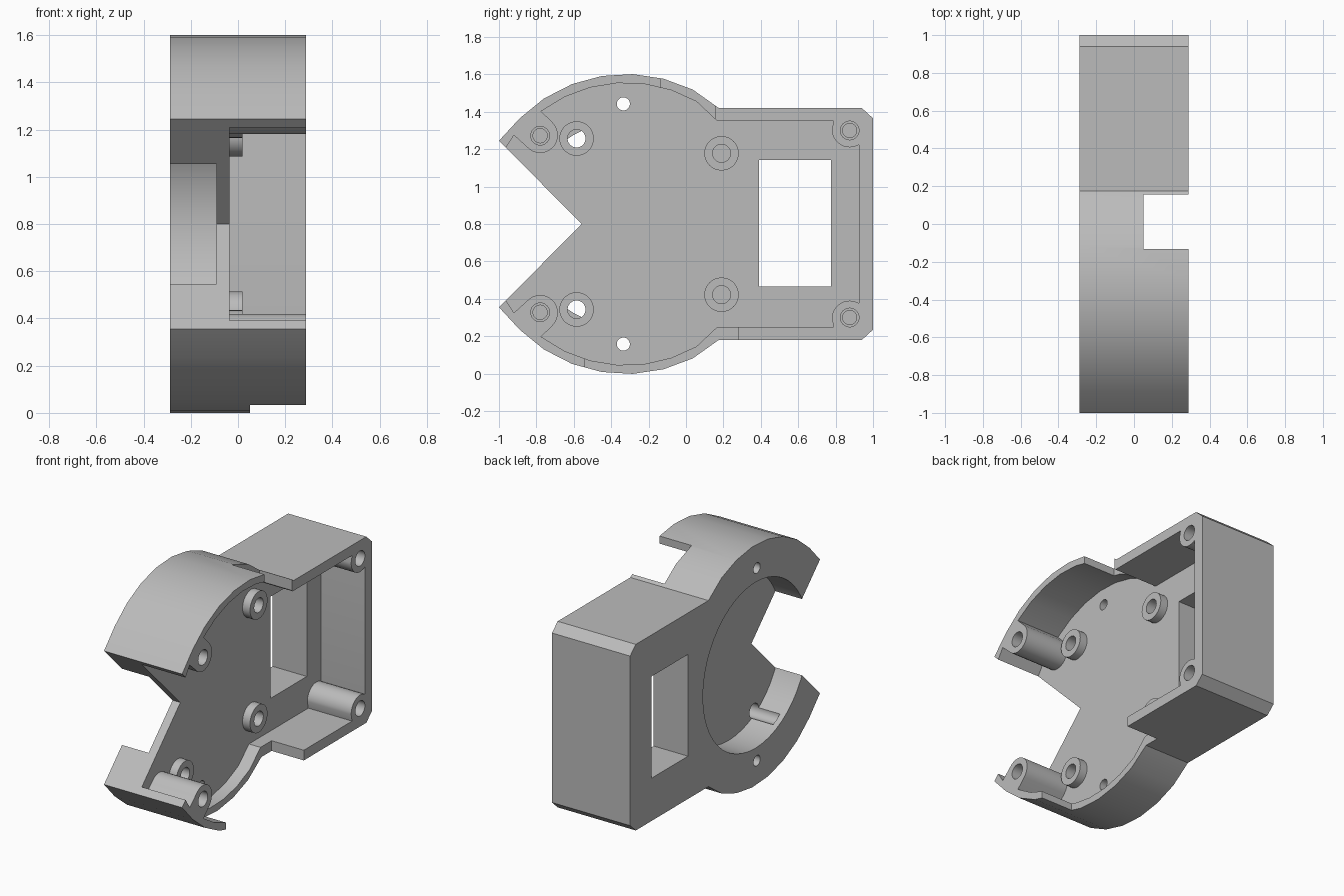
import bpy
import bmesh
from math import sin, cos, radians

cube = bpy.data.objects.get("Cube")
if cube:
    bpy.data.objects.remove(cube, do_unlink=True)

grey = bpy.data.materials.new("light grey plastic")
grey.use_nodes = True
tone = (0.5, 0.5, 0.5, 1)
grey.diffuse_color = tone
grey.node_tree.nodes["Principled BSDF"].inputs["Base Color"].default_value = tone

CY, CZ = -0.32, 0.8            # centre of the round end
BACK, FLOOR, RIM = -0.288, -0.035, 0.288


def arc(y, z, r, start, end, steps):
    """Points on an arc in the y-z plane."""
    angles = [radians(start + (end - start) * i / steps) for i in range(steps + 1)]
    return [(y + r * cos(a), z + r * sin(a)) for a in angles]


def mirrored(half):
    """Close an upper half outline with its reflection about the mid height."""
    return half + [(y, 2 * CZ - z) for y, z in reversed(half)]


def prism(name, outline, x0, x1):
    """Extrude a y-z outline along x."""
    bm = bmesh.new()
    face = bm.faces.new([bm.verts.new((x0, y, z)) for y, z in outline])
    top = bmesh.ops.extrude_face_region(bm, geom=[face])["geom"]
    bmesh.ops.translate(bm, vec=(x1 - x0, 0, 0),
                        verts=[v for v in top if isinstance(v, bmesh.types.BMVert)])
    bmesh.ops.recalc_face_normals(bm, faces=bm.faces)
    mesh = bpy.data.meshes.new(name)
    bm.to_mesh(mesh)
    bm.free()
    mesh.materials.append(grey)
    ob = bpy.data.objects.new(name, mesh)
    bpy.context.collection.objects.link(ob)
    return ob


def rod(name, y, z, r, x0, x1, sides=32):
    return prism(name, arc(y, z, r, 0, 360 - 360 / sides, sides - 1), x0, x1)


def block(name, y0, y1, z0, z1, x0, x1):
    return prism(name, [(y0, z0), (y1, z0), (y1, z1), (y0, z1)], x0, x1)


def combine(target, tool, operation="DIFFERENCE"):
    tool.hide_render = True
    mod = target.modifiers.new("boolean", "BOOLEAN")
    mod.operation, mod.solver, mod.object = operation, "EXACT", tool
    bpy.ops.object.select_all(action="DESELECT")
    bpy.context.view_layer.objects.active = target
    target.select_set(True)
    bpy.ops.object.modifier_apply(modifier=mod.name)
    bpy.data.objects.remove(tool, do_unlink=True)


# Solid shell: chamfered box joined to a round end with a V-shaped mouth
outer = [(1, 1.365), (0.94, 1.42), (0.175, 1.42)]
outer += arc(CY, CZ, 0.802, 51.7, 147, 8)[1:-1] + [(-1, 1.245)]
outline = mirrored(outer)
outline.insert(len(outer), (-0.557, CZ))
housing = prism("housing", outline, BACK, RIM)

# Open cavity, leaving corner and mouth screw posts attached to the wall
inner = arc(0.875, 1.305, 0.095, 302, 180, 12)
inner += [(0.79, 1.352), (0.165, 1.352)]
inner += arc(CY, CZ, 0.755, 49, 127, 7)[1:]
inner += arc(-0.78, 1.275, 0.095, 45, -140, 14)
inner += [(-0.92, 1.275), (-1.0, 1.15)]
inner.insert(0, (0.925, 1.22))
combine(housing, prism("cavity", mirrored(inner), FLOOR, 0.4))

# Round recess in the back
combine(housing, rod("recess", CY, CZ, 0.553, -0.4, -0.092, 48))

# Rectangular window
combine(housing, block("window", 0.39, 0.775, 0.465, 1.143, -0.4, 0.4))

# Notches in the upper and lower walls
combine(housing, block("upper_notch", -0.133, 0.155, 1.3, 1.7, 0.05, 0.4))
combine(housing, block("lower_notch", -0.54, 0.282, -0.1, 0.32, 0.05, 0.4))

# Standoffs and screw holes, repeated above and below the mid height
for side in (1, -1):
    def height(offset):
        return CZ + side * offset

    for y, dz, bottom in ((-0.585, 0.457, -0.25), (0.19, 0.378, -0.2)):
        combine(housing, rod("standoff", y, height(dz), 0.092, -0.06, 0.02), "UNION")
        combine(housing, rod("standoff_hole", y, height(dz), 0.048, bottom, 0.1))
    for y, dz in ((-0.78, 0.472), (0.875, 0.5)):
        combine(housing, rod("post_hole", y, height(dz), 0.038, -0.1, 0.4))
        combine(housing, rod("post_counterbore", y, height(dz), 0.05, 0.2, 0.4))
    combine(housing, rod("through_hole", -0.335, height(0.642), 0.035, -0.4, 0.1))

# Smooth curved walls, keeping crisp edges
bpy.ops.object.select_all(action="DESELECT")
housing.select_set(True)
bpy.context.view_layer.objects.active = housing
bpy.ops.object.shade_smooth_by_angle(angle=radians(25))
